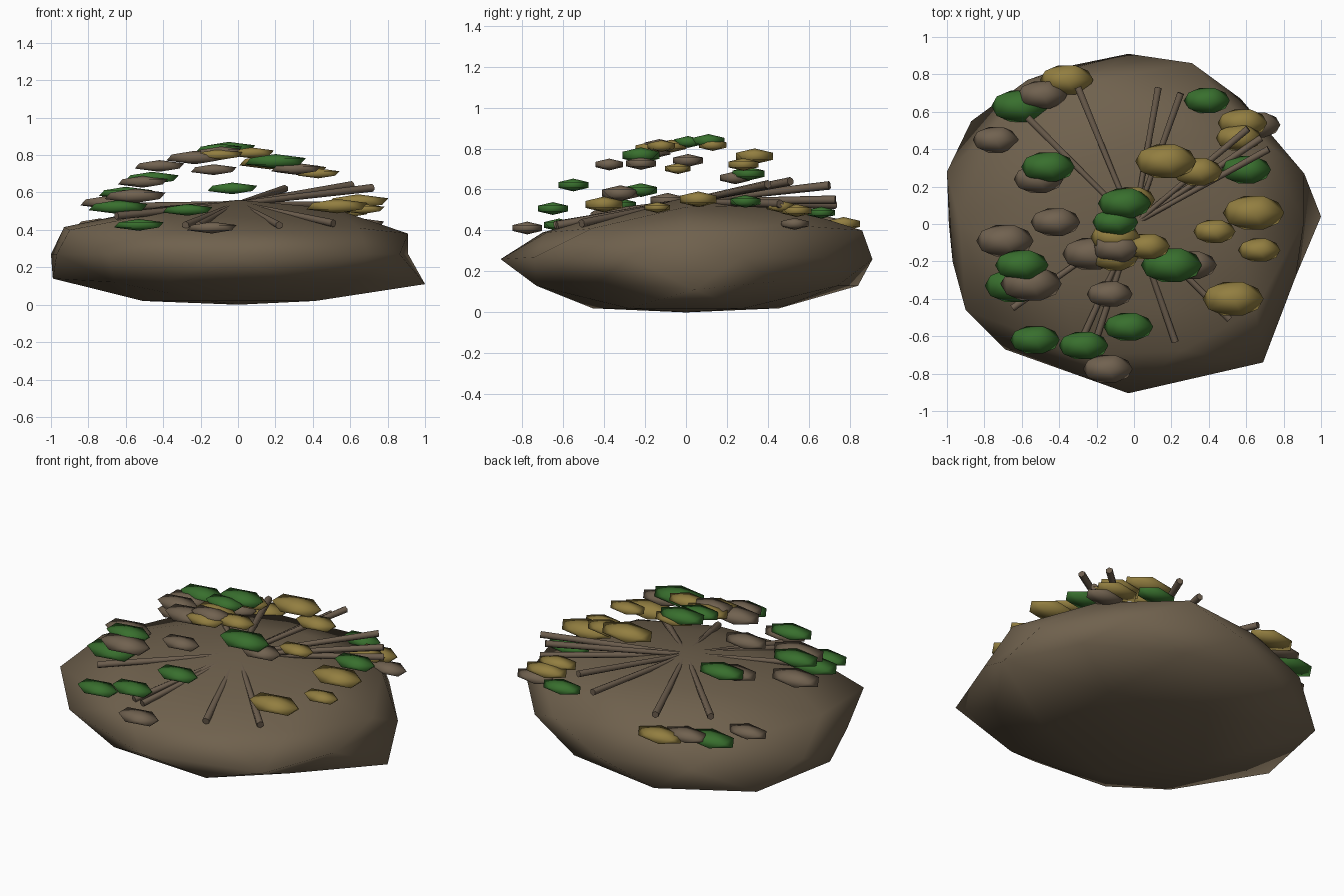
import bpy, bmesh, math
from mathutils import Matrix, Vector


def material(name, rgb):
    m = bpy.data.materials.new(name)
    m.diffuse_color = (*rgb, 1)
    return m


ROCK = material("rock_brown", (0.16, 0.12, 0.075))
BARK = material("twig_brown", (0.15, 0.11, 0.075))
GREEN = material("leaf_green", (0.04, 0.16, 0.027))
YELLOW = material("leaf_yellow", (0.29, 0.21, 0.052))
BROWN = material("leaf_brown", (0.165, 0.122, 0.08))


def finish(bm, name, mat):
    for f in bm.faces:
        f.smooth = True
    me = bpy.data.meshes.new(name)
    bm.to_mesh(me)
    bm.free()
    me.materials.append(mat)
    ob = bpy.data.objects.new(name, me)
    bpy.context.collection.objects.link(ob)
    return ob


# Boulder: flattened icosphere whose rings are pulled to an uneven outline.
# Each ring: height on the unit sphere, first angle, step, points
RINGS = [
    (0.0, 18, 36, [(.91, .27, .27), (.57, .67, .27), (-.03, .91, .26), (-.57, .77, .27),
                   (-1, .28, .27), (-.97, -.2, .27), (-.69, -.67, .27), (-.03, -.905, .26),
                   (.69, -.74, .27), (.865, -.28, .27)]),
    (.447, 0, 72, [(.91, .02, .38), (.31, .86, .4), (-.72, .54, .40),
                   (-.9, -.46, .4), (.25, -.68, .39)]),
    (-.447, 36, 72, [(.74, .43, .15), (-.37, .84, .13), (-.99, 0, .14),
                     (-.37, -.69, .13), (.65, -.43, .14)]),
    (.526, 36, 72, [(.66, .47, .43), (-.26, .76, .43), (-.93, 0, .415),
                    (-.27, -.70, .39), (.65, -.46, .41)]),
    (-.526, 0, 72, [(1, .04, .11), (.25, .74, .13), (-.87, .55, .13),
                    (-.66, -.47, .12), (.29, -.73, .13)]),
    (.851, 0, 72, [(.51, 0, .515), (.16, .46, .525), (-.41, .29, .525),
                   (-.41, -.28, .495), (.16, -.46, .46)]),
]
bm = bmesh.new()
bmesh.ops.create_icosphere(bm, subdivisions=2, radius=1)
for v in bm.verts:
    x, y, z = v.co
    a = math.degrees(math.atan2(y, x))
    for height, first, step, pts in RINGS:
        if abs(z - height) < 0.03:
            v.co = pts[round((a - first) / step) % len(pts)]
            break
    else:
        low = 0.02 if -0.95 < z < 0 else 0.28 + 0.28 * z
        v.co = (x * 0.97, y * 0.91, low)
finish(bm, "boulder", ROCK)

# Leaves: x, y, z, half length
green = [(-.61, .63, .425, .15), (-.46, .305, .68, .14), (.39, .66, .49, .12),
         (.6, .29, .545, .13), (-.05, .11, .84, .14), (-.1, .01, .835, .12),
         (.2, -.22, .77, .16), (-.6, -.22, .6, .14), (-.64, -.33, .525, .155),
         (-.53, -.62, .43, .13), (-.27, -.65, .51, .13), (-.03, -.55, .625, .13)]
yellow = [(-.36, .77, .435, .14), (.58, .54, .5, .13), (.56, .46, .52, .12),
          (.17, .335, .765, .16), (.34, .28, .725, .13), (-.01, .13, .82, .12),
          (.64, .06, .555, .16), (.43, -.04, .705, .11), (.67, -.14, .515, .11),
          (.53, -.4, .53, .16), (.07, -.12, .815, .12), (-.1, -.07, .815, .13),
          (-.1, -.18, .805, .12)]
brown = [(-.49, .69, .44, .13), (-.74, .45, .435, .12), (-.51, .24, .66, .13),
         (-.42, .01, .745, .13), (-.69, -.09, .55, .15), (-.23, -.16, .79, .15),
         (-.09, -.13, .818, .13), (.31, -.22, .73, .13), (-.55, -.32, .585, .16),
         (-.13, -.375, .725, .12), (-.14, -.775, .415, .13), (.66, .53, .435, .12)]


def leaves(name, items, mat):
    bm = bmesh.new()
    for x, y, z, s in items:
        m = (Matrix.Translation((x, y, z - 0.003))
             @ Matrix.Diagonal((s * 1.14, s * 0.66, s * 0.24, 1)))
        bmesh.ops.create_icosphere(bm, subdivisions=1, radius=1, matrix=m)
    finish(bm, name, mat)


leaves("green_leaves", green, GREEN)
leaves("yellow_leaves", yellow, YELLOW)
leaves("brown_leaves", brown, BROWN)

# Twigs fanning out from the top of the boulder
START = Vector((0, 0, 0.54))
ENDS = [(-.57, .57, .525), (-.3, .73, .525), (.13, .73, .55), (.25, .7, .62),
        (.61, .51, .64), (.72, .4, .625), (.68, .46, .53), (.22, -.63, .425),
        (-.28, -.62, .425), (-.21, -.64, .425), (.51, -.51, .435), (-.65, -.45, .475)]
bm = bmesh.new()
for e in ENDS:
    d = Vector(e) - START
    m = (Matrix.Translation(START + d / 2)
         @ d.to_track_quat('Z', 'Y').to_matrix().to_4x4())
    bmesh.ops.create_cone(bm, cap_ends=True, segments=6, radius1=0.014,
                          radius2=0.021, depth=d.length, matrix=m)
twigs = finish(bm, "twigs", BARK)
bpy.context.view_layer.objects.active = twigs
twigs.select_set(True)
bpy.ops.object.shade_smooth_by_angle(angle=math.radians(65))
